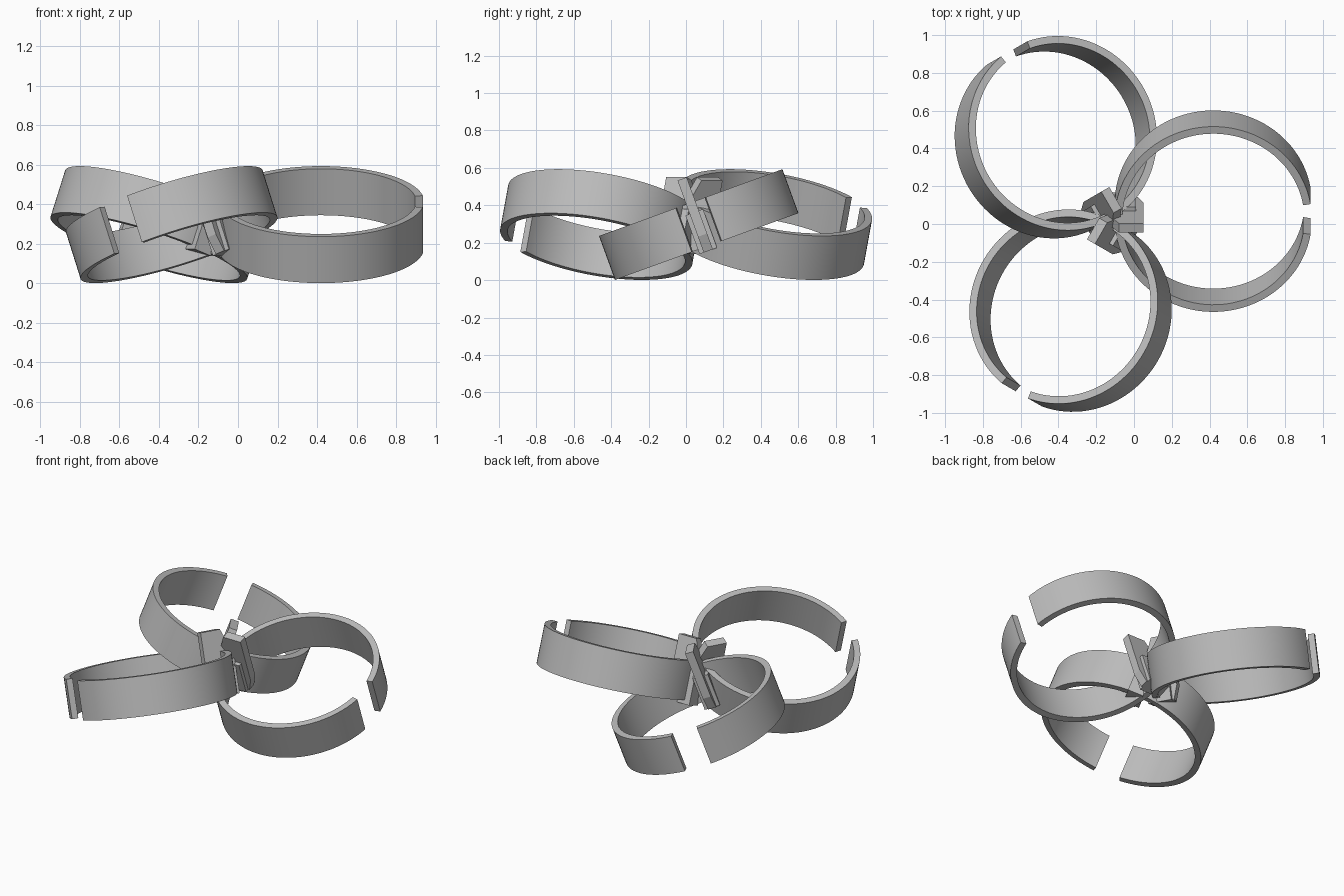
import bpy, bmesh
from math import radians, sin, cos
from mathutils import Matrix

cube = bpy.data.objects.get("Cube")
if cube:
    bpy.data.objects.remove(cube, do_unlink=True)

RADIUS, WALL, HEIGHT = 0.522, 0.04, 0.25
TILT, HALF_GAP, SEGMENTS = radians(20), radians(9.4), 96

grey = bpy.data.materials.new("plain grey")
grey.use_nodes = True
grey.diffuse_color = (0.5, 0.5, 0.5, 1)
grey.node_tree.nodes["Principled BSDF"].inputs["Base Color"].default_value = (0.5, 0.5, 0.5, 1)


def make_object(name, bm, matrix, smooth=False):
    bmesh.ops.recalc_face_normals(bm, faces=bm.faces)
    mesh = bpy.data.meshes.new(name)
    bm.to_mesh(mesh)
    bm.free()
    mesh.materials.append(grey)
    obj = bpy.data.objects.new(name, mesh)
    bpy.context.collection.objects.link(obj)
    obj.matrix_world = matrix
    if smooth:
        bpy.ops.object.select_all(action='DESELECT')
        obj.select_set(True)
        bpy.context.view_layer.objects.active = obj
        bpy.ops.object.shade_smooth_by_angle(angle=radians(30))
    return obj


def open_band():
    """Rectangular section swept round a circle, open at +x."""
    bm = bmesh.new()
    section = [(r, z) for r, z in ((RADIUS, -1), (RADIUS, 1),
                                   (RADIUS - WALL, 1), (RADIUS - WALL, -1))]
    loops = []
    for i in range(SEGMENTS + 1):
        a = HALF_GAP + (radians(360) - 2 * HALF_GAP) * i / SEGMENTS
        loops.append([bm.verts.new((r * cos(a), r * sin(a), z * HEIGHT / 2))
                      for r, z in section])
    for a, b in zip(loops, loops[1:]):
        for k in range(4):
            n = (k + 1) % 4
            bm.faces.new((a[k], a[n], b[n], b[k]))
    bm.faces.new(loops[0])
    bm.faces.new(loops[-1])
    return bm


def plate(profile, half_width):
    """Profile in the x-z plane, given thickness along y."""
    bm = bmesh.new()
    face = bm.faces.new([bm.verts.new((x, -half_width, z)) for x, z in profile])
    new = bmesh.ops.extrude_face_region(bm, geom=[face])["geom"]
    bmesh.ops.translate(bm, vec=(0, 2 * half_width, 0),
                        verts=[v for v in new if isinstance(v, bmesh.types.BMVert)])
    return bm


FIN = [(-.56, -.15), (-.40, -.15), (-.37, -.06), (-.37, .26), (-.50, .26), (-.56, .12)]
FOOT = [(-.56, -.15), (-.41, -.15), (-.41, .07), (-.56, .07)]

# Three tilted bands, each with its fin and foot, repeated round the hub
for i, side in enumerate(("left", "back_right", "front_right")):
    place = (Matrix.Translation((-0.11, 0.023, 0.297))
             @ Matrix.Rotation(radians(120 * i), 4, 'Z')
             @ Matrix.Translation((0.53, 0.045, 0))
             @ Matrix.Rotation(TILT, 4, 'X'))
    make_object(side + "_band", open_band(), place, smooth=True)
    make_object(side + "_hub_fin", plate(FIN, 0.026), place)
    make_object(side + "_hub_foot", plate(FOOT, 0.05), place)
